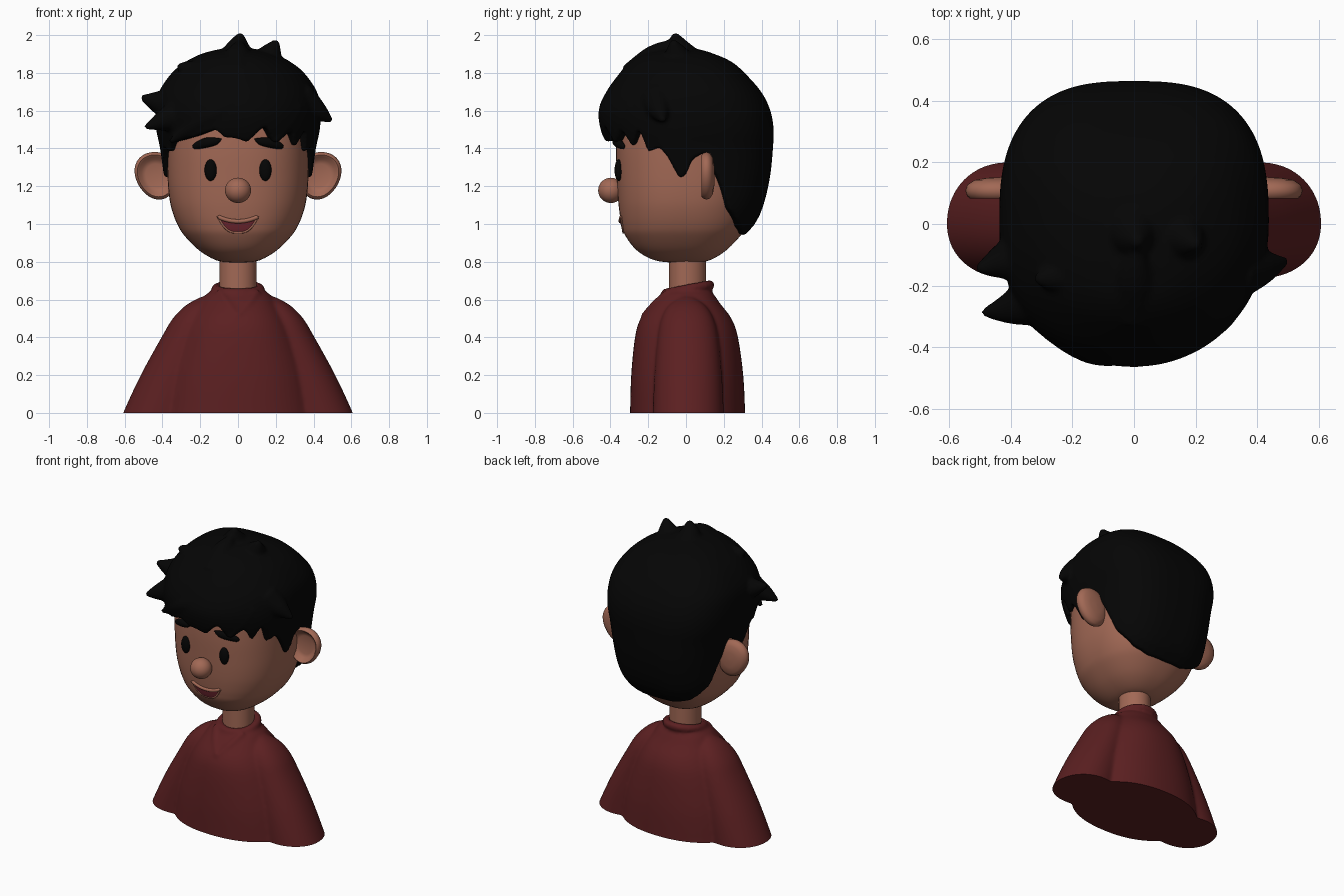
import bpy, bmesh, math
from mathutils import Vector

if "Cube" in bpy.data.objects:
    bpy.data.objects.remove(bpy.data.objects["Cube"])

def material(name, r, g, b):
    m = bpy.data.materials.new(name)
    m.diffuse_color = (r, g, b, 1)
    m.use_nodes = True
    m.node_tree.nodes["Principled BSDF"].inputs["Base Color"].default_value = m.diffuse_color
    return m

SKIN = material("skin", 0.36, 0.14, 0.091)
HAIR = material("black hair", 0.0015, 0.0015, 0.0015)
SHIRT = material("dark red shirt", 0.105, 0.014, 0.015)
MOUTH = material("mouth red", 0.16, 0.02, 0.03)

def spline(pts, k=6):
    """Catmull-Rom through tuples of any length."""
    out = []
    for i in range(len(pts) - 1):
        p0, p1, p2, p3 = pts[max(i - 1, 0)], pts[i], pts[i + 1], pts[min(i + 2, len(pts) - 1)]
        for j in range(k):
            t = j / k
            out.append(tuple(b + 0.5 * t * (c - a + t * (2*a - 5*b + 4*c - d + t * (3*(b - c) + d - a)))
                             for a, b, c, d in zip(p0, p1, p2, p3)))
    return out + [tuple(pts[-1])]

def lookup(rows, key):
    """Linear interpolation in rows sorted by their first value."""
    if key <= rows[0][0]:
        return rows[0][1:]
    for a, b in zip(rows, rows[1:]):
        if a[0] <= key <= b[0]:
            t = (key - a[0]) / max(b[0] - a[0], 1e-9)
            return tuple(p + (q - p) * t for p, q in zip(a[1:], b[1:]))
    return rows[-1][1:]

def rings_mesh(name, rings, mat, closed=False):
    n, m = len(rings[0]), len(rings)
    faces = [(i*n + j, i*n + (j+1) % n, (i+1) % m*n + (j+1) % n, (i+1) % m*n + j)
             for i in range(m if closed else m - 1) for j in range(n)]
    if not closed:
        faces += [tuple(range(n)), tuple(range((m-1)*n, m*n))]
    me = bpy.data.meshes.new(name)
    me.from_pydata([tuple(p) for r in rings for p in r], [], faces)
    bm = bmesh.new()
    bm.from_mesh(me)
    bmesh.ops.recalc_face_normals(bm, faces=bm.faces)
    bm.to_mesh(me)
    bm.free()
    me.shade_smooth()
    me.set_sharp_from_angle(angle=math.radians(55))
    me.materials.append(mat)
    ob = bpy.data.objects.new(name, me)
    bpy.context.collection.objects.link(ob)
    return ob

def merge(name, parts, voxel, smooth):
    """Join parts and melt them into one soft skin, cut flat at z = 0."""
    bpy.ops.object.select_all(action='DESELECT')
    for p in parts:
        p.select_set(True)
    ob = bpy.context.view_layer.objects.active = parts[0]
    bpy.ops.object.join()
    ob.name = name
    r = ob.modifiers.new("melt", 'REMESH')
    r.mode, r.voxel_size = 'VOXEL', voxel
    s = ob.modifiers.new("soften", 'SMOOTH')
    s.factor, s.iterations = .5, smooth
    for m in ("melt", "soften"):
        bpy.ops.object.modifier_apply(modifier=m)
    bm = bmesh.new()
    bm.from_mesh(ob.data)
    cut = bmesh.ops.bisect_plane(bm, geom=bm.verts[:] + bm.edges[:] + bm.faces[:], plane_co=(0, 0, 0),
                                 plane_no=(0, 0, -1), clear_outer=True)["geom_cut"]
    edges = [e for e in cut if isinstance(e, bmesh.types.BMEdge)]
    if edges:
        bmesh.ops.contextual_create(bm, geom=edges)
    for f in bm.faces:
        f.material_index = 0
    bmesh.ops.recalc_face_normals(bm, faces=bm.faces)
    bm.to_mesh(ob.data)
    bm.free()
    ob.data.shade_smooth()
    ob.data.set_sharp_from_angle(angle=math.radians(60))

def radius(th, a, f, b, n, nb=None):
    """Superellipse radius; th = 0 faces the front, 90 degrees faces +x."""
    s, c = abs(math.sin(th)), math.cos(th)
    d = f if c > 0 else b
    n = n if c > 0 or nb is None else nb
    return ((s / max(a, 1e-4))**n + (abs(c) / max(d, 1e-4))**n)**(-1 / n)

def polar(th, r, z, x0=0, y0=0):
    return (x0 + r * math.sin(th), y0 - r * math.cos(th), z)

def loft(name, rows, mat, n=2.4, seg=64):
    """rows: z, half width, front depth, back depth (and optional centre x)."""
    rings = [[polar(math.tau*j/seg, radius(math.tau*j/seg, *r[1:4], n), r[0], r[4] if len(r) > 4 else 0)
              for j in range(seg)] for r in rows]
    return rings_mesh(name, rings, mat)

def tube(name, pts, mat, ref=(0, 1, 0), flat=1.0, seg=14, k=6, closed=False):
    """Tapered tube through (x, y, z, radius), flattened along ref."""
    path = pts if closed else spline(pts, k)
    rings = []
    for i, p in enumerate(path):
        q0 = path[i - 1] if closed or i else path[0]
        q1 = path[(i + 1) % len(path)] if closed else path[min(i + 1, len(path) - 1)]
        t = (Vector(q1[:3]) - Vector(q0[:3])).normalized()
        u = t.cross(Vector(ref)).normalized()
        v = u.cross(t)
        rings.append([Vector(p[:3]) + p[3] * (u * math.cos(math.tau*j/seg) + v * flat * math.sin(math.tau*j/seg))
                      for j in range(seg)])
    return rings_mesh(name, rings, mat, closed)

def ball(name, loc, scale, mat):
    bpy.ops.mesh.primitive_uv_sphere_add(segments=32, ring_count=20, location=loc)
    ob = bpy.context.object
    ob.name, ob.scale = name, scale
    ob.data.shade_smooth()
    ob.data.materials.append(mat)

# Head
head_rows = spline([(.793, .03, .04, .04), (.808, .115, .165, .125), (.86, .205, .26, .212), (.94, .285, .322, .29),
                    (1.0, .322, .342, .33), (1.075, .35, .354, .355), (1.15, .365, .361, .375), (1.25, .373, .366, .39),
                    (1.4, .375, .37, .40), (1.55, .37, .36, .39), (1.7, .33, .32, .33), (1.8, .22, .2, .2),
                    (1.84, .05, .05, .05)])
loft("head", head_rows, SKIN, 2.4)

def face_y(x, z):
    a, f, _ = lookup(head_rows, z)
    return -f * (1 - (abs(x) / a)**2.4)**(1 / 2.4)

# Neck, then shirt from torso, sleeves and collar
loft("neck", [(.58, .098, .09, .107), (.84, .098, .09, .107)], SKIN, 2)
shirt = [loft("shirt", spline([(-.06, .43, .297, .315), (0, .42, .296, .313), (.2, .38, .29, .303), (.4, .31, .27, .275),
                               (.5, .26, .24, .24), (.58, .205, .18, .18), (.63, .165, .13, .145),
                               (.65, .125, .1, .12)]), SHIRT, 2.2)]
ring = [math.tau*i/48 for i in range(48)]
for s in (1, -1):
    shirt.append(loft("sleeve", spline([(-.06, .195, .178, .202, s*.43), (0, .198, .176, .2, s*.41),
                                        (.2, .175, .167, .19, s*.34), (.4, .14, .15, .17, s*.265),
                                        (.5, .115, .13, .145, s*.23), (.57, .075, .09, .10, s*.20),
                                        (.615, .015, .02, .03, s*.18)]), SHIRT, 2.1, 48))
    shirt.append(tube("flap", [(s*.1, -.085, .64, .022), (s*.06, -.16, .582, .02), (0, -.232, .51, .012)], SHIRT))
shirt.append(tube("collar", [polar(t, .115, .655 - .022*math.cos(t), 0, .01) + (.027,) for t in ring],
                  SHIRT, (0, 0, 1), closed=True))
merge("shirt", shirt, .011, 7)

# Nose, eyes, brows and ears
ball("nose", (0, -.398, 1.178), (.069, .067, .067), SKIN)
for s, side in ((1, "right"), (-1, "left")):
    ball(side + "_eye", (s*.145, face_y(.145, 1.285) - .005, 1.285), (.032, .022, .057), HAIR)
    tube(side + "_brow", [(s*x, face_y(x, z) - .016, z, r) for x, z, r in
                          ((.24, 1.408, .003), (.225, 1.412, .017), (.17, 1.43, .026), (.12, 1.438, .02),
                           (.088, 1.45, .003))], HAIR, flat=.8)
    ear = []
    for r, y in ((.02, .118), (.5, .118), (.68, .11), (.8, .09), (.88, .083), (.95, .09), (1, .108),
                 (.95, .127), (.75, .143), (.4, .15), (.02, .152)):
        loop = []
        for t in ring:
            z = math.sin(t) * r
            w = .115 * (1 + .12 * z)
            loop.append((s * (.43 + w * r * math.cos(t) + .012 * z), y, 1.255 + .126 * z))
        ear.append(loop)
    rings_mesh(side + "_ear", ear, SKIN)

# Mouth: red plate framed by skin lips
def upper(x): return 1.008 + .022 * (x / .1)**2
def lower(x): return .955 + .075 * abs(x / .1)**2.8

plate = []
for i in range(17):
    x = -.1 + .2 * i / 16
    zs = [lower(x) + (upper(x) - lower(x)) * j / 5 for j in range(6)]
    plate.append([(x, face_y(x, z) - .004, z) for z in zs] + [(x, face_y(x, z) + .004, z) for z in reversed(zs)])
rings_mesh("mouth", plate, MOUTH)
lips = []
for t in ring:
    x = .104 * math.cos(t)
    z, r = (upper(x) + .006, .011) if math.sin(t) > 0 else (lower(x), .006)
    lips.append((x, face_y(x, z) - .001, z, r))
tube("lips", lips, SKIN, closed=True)

# Hair cap: rows run from the crown down to a jagged hairline, then inside the head
hair_rows = spline([(.93, .29, .29, .30), (1.0, .335, .33, .365), (1.1, .372, .36, .41), (1.25, .392, .385, .445),
                    (1.4, .412, .415, .46), (1.5, .433, .452, .464), (1.6, .437, .462, .447), (1.7, .418, .422, .398),
                    (1.8, .35, .35, .31), (1.86, .275, .295, .24), (1.9, .195, .23, .15), (1.925, .1, .12, .07),
                    (1.934, .003, .003, .003)])
sides = [(60, 1.38), (70, 1.405), (76, 1.35), (85, 1.235), (90, 1.26), (95, 1.34), (105, 1.38), (117, 1.2),
         (124, 1.08), (140, .98), (155, .945), (180, .94)]
hairline = ([(-a, z) for a, z in reversed(sides)] +
            [(-55, 1.43), (-45, 1.44), (-32, 1.46), (-15, 1.5), (-10, 1.46), (0, 1.45), (7, 1.43), (13, 1.48),
             (19, 1.52), (26, 1.43), (31, 1.44), (39, 1.51), (47, 1.40), (55, 1.51)] + sides)
SEG, ROWS, TOP = 180, 30, 1.934
cap = [[] for _ in range(ROWS + 4)]
for j in range(SEG):
    deg = -180 + 360 * j / SEG
    th, low = math.radians(deg), lookup(hairline, deg)[0]
    for i in range(ROWS + 1):
        z = TOP - (TOP - low) * (i / ROWS)**1.6
        cap[i].append(polar(th, radius(th, *lookup(hair_rows, z), 2.05 if deg > 0 else 2.25, 2.8), z))
    inner = radius(th, *lookup(head_rows, low), 2.4) - .03
    for row, (f, mix) in enumerate(((1, 0), (.5, .5), (.02, 1))):
        cap[ROWS + 1 + row].append(polar(th, inner * f, low + .01 + (1.4 - low) * mix))
hair = [rings_mesh("hair", cap, HAIR)]

# Hair tufts: crown, left side, right side, then fringe locks
tufts = [((-.01, 0, 1.82, .13), (0, -.04, 1.925, .075), (.015, -.06, 2.01, .014)),
         ((0, -.26, 1.77, .1), (0, -.16, 1.885, .07), (.01, -.08, 1.96, .02)),
         ((.12, -.02, 1.79, .13), (.17, -.05, 1.895, .07), (.206, -.07, 1.972, .014)),
         ((-.15, -.15, 1.74, .11), (-.25, -.17, 1.81, .06), (-.32, -.18, 1.838, .014)),
         ((-.28, -.08, 1.62, .13), (-.42, -.12, 1.645, .065), (-.512, -.148, 1.672, .012)),
         ((-.25, -.22, 1.60, .12), (-.39, -.27, 1.55, .06), (-.492, -.289, 1.51, .012)),
         ((.33, -.15, 1.65, .1), (.415, -.14, 1.60, .06), (.496, -.12, 1.545, .012)),
         ((.12, -.35, 1.68, .06), (-.12, -.39, 1.58, .07), (-.36, -.30, 1.435, .012)),
         ((.2, -.34, 1.65, .05), (.1, -.395, 1.56, .05), (-.07, -.425, 1.465, .012)),
         ((.3, -.27, 1.62, .05), (.26, -.32, 1.54, .045), (.2, -.38, 1.435, .012))]
for t in tufts:
    hair.append(tube("hair_tuft", t, HAIR, (.1, 1, .05), seg=16, k=8))
merge("hair", hair, .011, 4)
